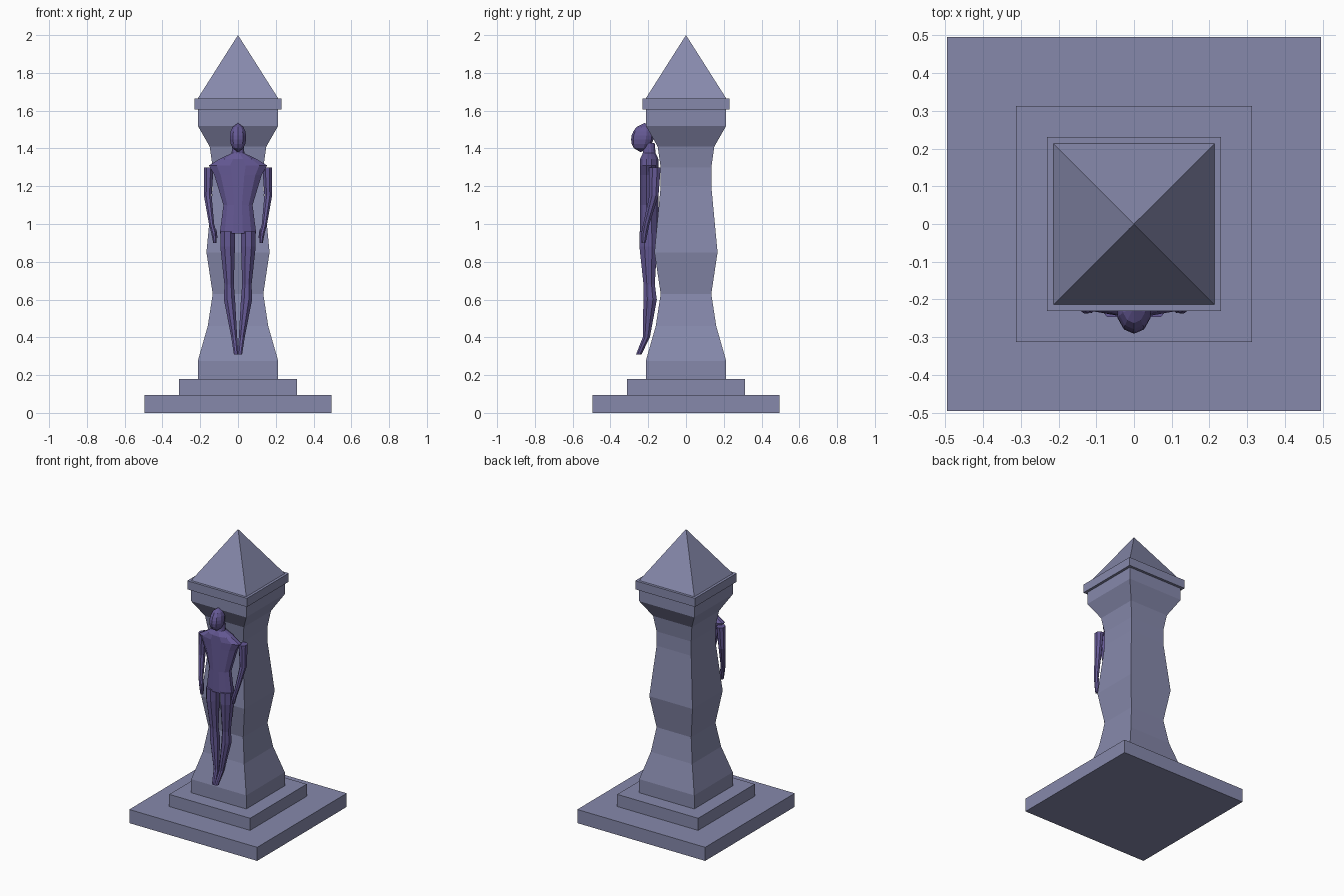
import bpy, bmesh
from math import cos, sin, pi, sqrt

default_cube = bpy.data.objects.get("Cube")
if default_cube:
    bpy.data.objects.remove(default_cube)


def make_material(name, red, green, blue):
    material = bpy.data.materials.new(name)
    material.use_nodes = True
    colour = (red, green, blue, 1)
    material.diffuse_color = colour
    material.node_tree.nodes["Principled BSDF"].inputs["Base Color"].default_value = colour
    return material


stone = make_material("grey blue stone", .24, .25, .41)
violet = make_material("violet statue", .13, .1, .3)


def loft(name, rings, sides, material):
    """Skin rings of (x, y, z, half width, half depth) and cap both ends."""
    bm = bmesh.new()
    loops = []
    for x, y, z, width, depth in rings:
        angles = [(i + .5) * 2 * pi / sides for i in range(sides)]
        loops.append([bm.verts.new((x + width * cos(a), y + depth * sin(a), z))
                      for a in angles])
    for lower, upper in zip(loops, loops[1:]):
        for i in range(sides):
            bm.faces.new((lower[i - 1], lower[i], upper[i], upper[i - 1]))
    bm.faces.new(loops[0])
    bm.faces.new(loops[-1])
    # Closes tips whose ring has no width
    bmesh.ops.remove_doubles(bm, verts=bm.verts, dist=.0005)
    bmesh.ops.recalc_face_normals(bm, faces=bm.faces)
    mesh = bpy.data.meshes.new(name)
    bm.to_mesh(mesh)
    bm.free()
    mesh.materials.append(material)
    obj = bpy.data.objects.new(name, mesh)
    bpy.context.collection.objects.link(obj)


def square_tower(name, *profile):
    """Square block through (half width, height) pairs."""
    rings = [(0, 0, z, half * sqrt(2), half * sqrt(2)) for half, z in profile]
    loft(name, rings, 4, stone)


def limb(name, side, **joints):
    """Limb through named joints of (x, y, z, radius), slightly deeper than wide."""
    rings = [(side * x, y, z, radius, radius * 1.2) for x, y, z, radius in joints.values()]
    loft(name, rings, 8, violet)


# Stepped base
slab_top, step_top = .095, .18
square_tower("base_slab", (.495, 0), (.495, slab_top))
square_tower("base_step", (.313, slab_top), (.313, step_top))

# Column with two waists and a swelling between them
band_bottom, band_top = 1.605, 1.665
broad, swelling, waist = .213, .167, .134
square_tower("column",
             (broad, step_top), (broad, .275), (.16, .46), (waist, .63),
             (swelling, .85), (waist, 1.2), (waist, 1.3), (.15, 1.41),
             (broad, 1.52), (broad, band_bottom))

# Capital band and pointed roof
square_tower("capital_band", (.231, band_bottom), (.231, band_top))
square_tower("roof", (broad, band_top), (0, 2))

# Statue torso, flattened from hips to neck
statue_y = -.195
outline = dict(hips=(.1, .95), midriff=(.08, 1.1), chest=(.13, 1.26),
               shoulders=(.16, 1.31), collar=(.1, 1.345),
               throat=(.035, 1.375), neck=(.03, 1.43))
torso_rings = [(0, statue_y, z, half, min(half, .05)) for half, z in outline.values()]
loft("torso", torso_rings, 12, violet)

# Egg-shaped head, with the chin pushed forward
chin, crown, steps = 1.38, 1.535, 7
head_rings = []
for i in range(steps + 1):
    t = i / steps
    swell = sqrt(abs(sin(pi * t)))
    head_rings.append((0, -.24 + t / 50, chin + t * (crown - chin),
                       swell * .046, swell * .06))
loft("head", head_rings, 10, violet)

# Legs taper to pointed feet; arms hang from the shoulders
for side_name, side in (("left", 1), ("right", -1)):
    limb(side_name + "_leg", side,
         toe=(.01, -.25, .31, .013),
         ankle=(.02, -.21, .4, .017),
         calf=(.045, -.19, .6, .032),
         knee=(.047, statue_y, .68, .027),
         thigh=(.055, -.2, .88, .042),
         hip=(.055, -.2, .96, .042))
    limb(side_name + "_arm", side,
         fingers=(.122, -.225, .9, .01),
         palm=(.127, -.22, .95, .015),
         wrist=(.14, -.21, 1, .015),
         elbow=(.16, -.17, 1.15, .022),
         shoulder=(.155, -.165, 1.3, .028))
    limb(side_name + "_thumb", side,
         tip=(.113, -.23, .925, .005),
         base=(.12, -.22, .97, .007))
